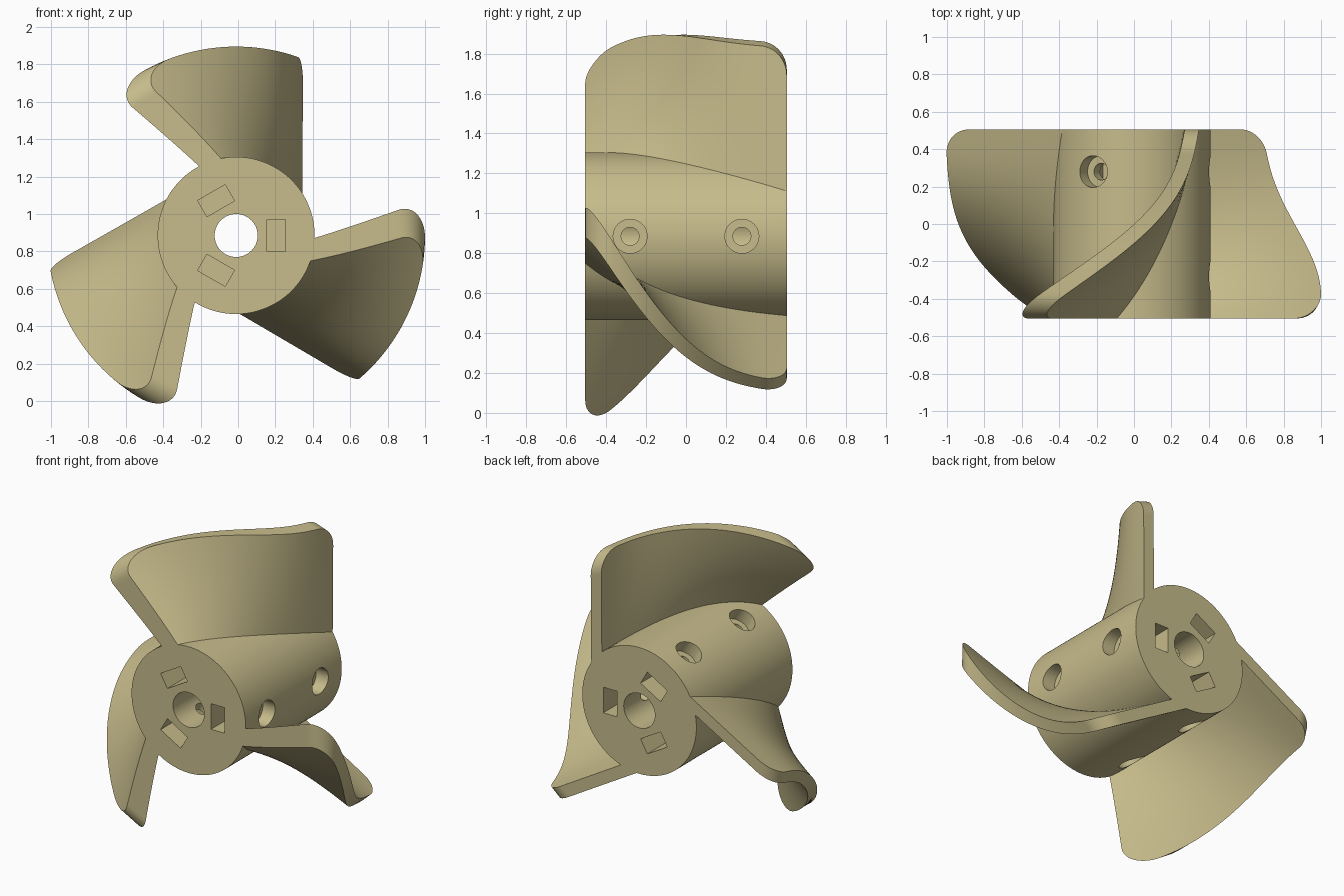
import bpy, bmesh, math
from mathutils import Matrix, Vector

if "Cube" in bpy.data.objects:
    bpy.data.objects.remove(bpy.data.objects["Cube"])

CX, CZ = -0.01, 0.885          # rotor axis position (axis runs along y)
HALF = 0.505                   # half length along the axis
HUB_R, TIP_R = 0.42, 1.01
THICK, CORNER = 0.076, 0.13

tan = bpy.data.materials.new("tan_plastic")
tan.diffuse_color = (0.57, 0.50, 0.26, 1)
tan.use_nodes = True
tan.node_tree.nodes["Principled BSDF"].inputs["Base Color"].default_value = tan.diffuse_color


def finish(bm, name):
    bmesh.ops.recalc_face_normals(bm, faces=bm.faces)
    me = bpy.data.meshes.new(name)
    bm.to_mesh(me)
    bm.free()
    me.materials.append(tan)
    ob = bpy.data.objects.new(name, me)
    bpy.context.collection.objects.link(ob)
    return ob


def activate(ob):
    bpy.ops.object.select_all(action='DESELECT')
    ob.select_set(True)
    bpy.context.view_layer.objects.active = ob


def smooth(ob):
    activate(ob)
    bpy.ops.object.shade_smooth_by_angle(angle=math.radians(35))


def spin(k):
    """Turn a part about the rotor axis in thirds."""
    return Matrix.Translation((CX, 0, CZ)) @ Matrix.Rotation(k * math.tau / 3, 4, 'Y')


def cylinder(name, radius, length, matrix, segs):
    bm = bmesh.new()
    bmesh.ops.create_cone(bm, cap_ends=True, segments=segs, radius1=radius,
                          radius2=radius, depth=length, matrix=matrix)
    return finish(bm, name)


def block(name, size, matrix):
    bm = bmesh.new()
    bmesh.ops.create_cube(bm, size=1, matrix=matrix @ Matrix.Diagonal((*size, 1)))
    return finish(bm, name)


def cut(target, cutter):
    mod = target.modifiers.new("cut", 'BOOLEAN')
    mod.operation = 'DIFFERENCE'
    mod.solver = 'EXACT'
    mod.object = cutter
    activate(target)
    bpy.ops.object.modifier_apply(modifier=mod.name)
    bpy.data.objects.remove(cutter)


# Hub with shaft bore
along_y = Matrix.Rotation(math.pi / 2, 4, 'X')
along_x = Matrix.Rotation(math.pi / 2, 4, 'Y')
hub = cylinder("hub", HUB_R, 2 * HALF, spin(0) @ along_y, 128)
cut(hub, cylinder("bore_cutter", 0.115, 1.4, spin(0) @ along_y, 64))

# Nut pockets from both ends, and counterbored set screw holes
for k in range(3):
    for s in (-1, 1):
        cut(hub, block("pocket_cutter", (0.10, 0.41, 0.17),
                       spin(k) @ Matrix.Translation((0.215, s * 0.395, 0))))
        cut(hub, cylinder("screw_cutter", 0.045, 0.34,
                          spin(k) @ Matrix.Translation((0.23, s * 0.28, 0)) @ along_x, 32))
        cut(hub, cylinder("counterbore_cutter", 0.085, 0.17,
                          spin(k) @ Matrix.Translation((0.415, s * 0.28, 0)) @ along_x, 48))
smooth(hub)

# Sideways sweep of the blade at its root and tip, for five even steps front to back
ROOT = (-0.14, 0.045, 0.17, 0.255, 0.315)
TIP = (-0.59, -0.25, 0.066, 0.25, 0.32)


def interpolate(vals, y):
    s = (y / HALF + 1) * 2
    total = 0
    for i, v in enumerate(vals):
        for j in range(5):
            if j != i:
                v *= (s - j) / (i - j)
        total += v
    return total


def sweep(y, r):
    t = (r - HUB_R) / (TIP_R - HUB_R)
    return (1 - t) * interpolate(ROOT, y) + t * interpolate(TIP, y)


def blade_point(y, r, side):
    e = 0.002
    dy = (sweep(y + e, r) - sweep(y - e, r)) / (2 * e)
    dr = (sweep(y, r + e) - sweep(y, r - e)) / (2 * e)
    u = sweep(y, r) + side * THICK / 2 * math.sqrt(1 + dy * dy + dr * dr)
    return Vector((u, y, math.sqrt(r * r - u * u)))


def outer_radius(y):
    """Tip radius with rounded front and back corners."""
    d = min(HALF - abs(y), CORNER)
    return TIP_R - CORNER + math.sqrt(max(0, CORNER ** 2 - (CORNER - d) ** 2))


def blade(name, k):
    ny, nr = 72, 24
    bm = bmesh.new()
    skins = []
    for side in (-1, 1):
        grid = []
        for i in range(ny + 1):
            y = -HALF * math.cos(math.pi * i / ny)
            r0, r1 = 0.395, outer_radius(y)
            grid.append([bm.verts.new(spin(k) @ blade_point(y, r0 + (r1 - r0) * j / nr, side))
                         for j in range(nr + 1)])
        for i in range(ny):
            for j in range(nr):
                bm.faces.new((grid[i][j], grid[i + 1][j], grid[i + 1][j + 1], grid[i][j + 1]))
        skins.append(grid)
    # Rim joining the two skins
    a, b = skins
    loop = ([(i, 0) for i in range(ny)] + [(ny, j) for j in range(nr)]
            + [(i, nr) for i in range(ny, 0, -1)] + [(0, j) for j in range(nr, 0, -1)])
    for (i, j), (m, n) in zip(loop, loop[1:] + loop[:1]):
        bm.faces.new((a[i][j], a[m][n], b[m][n], b[i][j]))
    smooth(finish(bm, name))


for k, name in enumerate(("top_blade", "right_blade", "left_blade")):
    blade(name, k)
